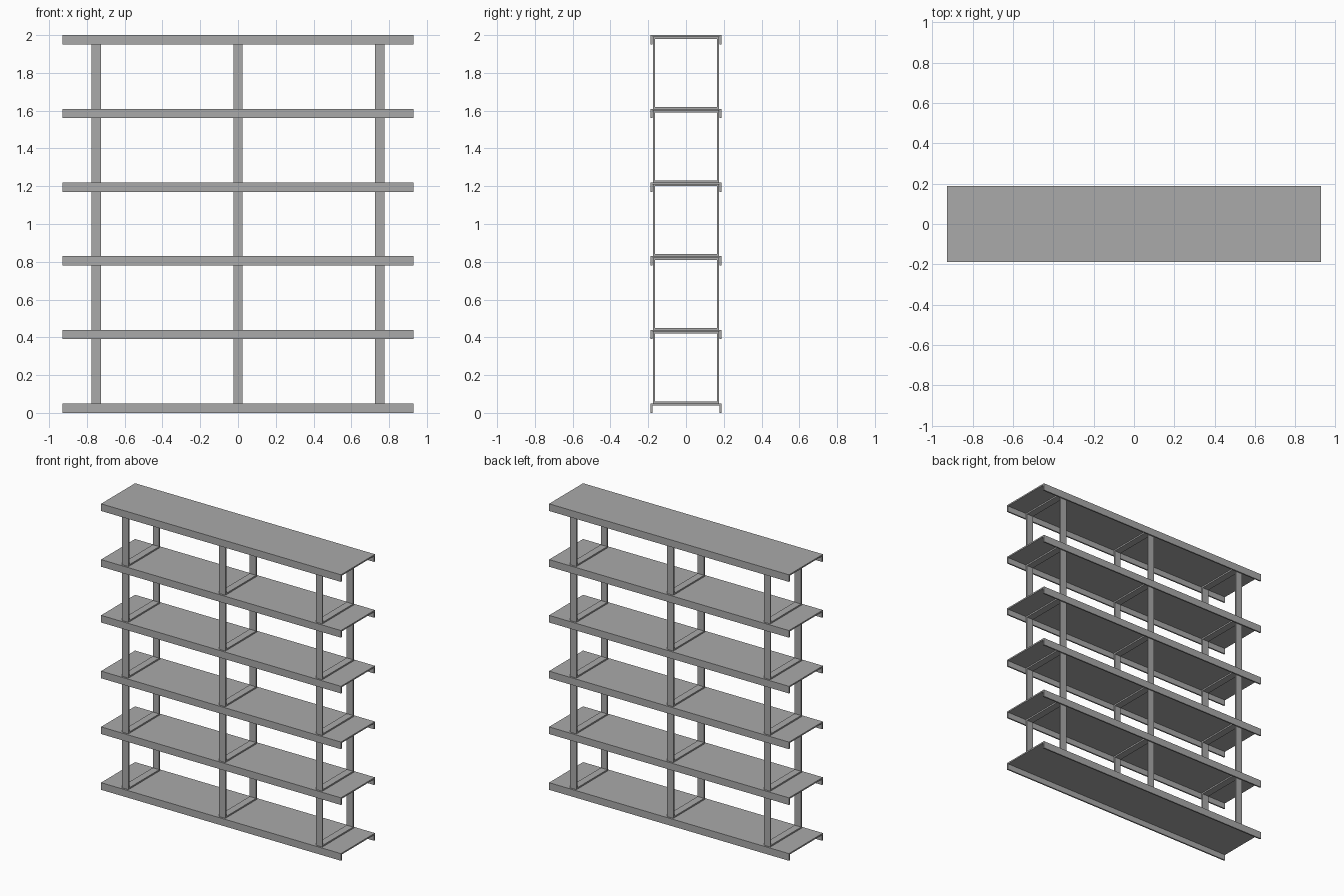
import bpy

if "Cube" in bpy.data.objects:
    bpy.data.objects.remove(bpy.data.objects["Cube"], do_unlink=True)

# Plain grey metal
grey = bpy.data.materials.new("grey metal")
grey.use_nodes = True
color = (0.4, 0.4, 0.4, 1)
grey.diffuse_color = color
grey.node_tree.nodes["Principled BSDF"].inputs["Base Color"].default_value = color

WIDTH, DEPTH, LIP = 1.856, 0.376, 0.05
SHEET = 0.01
STRIP = 0.05
FRAME_DEPTH = 0.35
LEVELS = 6
PITCH = (2 - LIP) / (LEVELS - 1)


def extrude_profile(name, profile, length, x, z):
    """Closed (y, z) outline swept along x, centred on x."""
    n = len(profile)
    verts = [(s * length / 2, y, h) for s in (-1, 1) for y, h in profile]
    faces = [tuple(reversed(range(n))), tuple(range(n, 2 * n))]
    faces += [(i, (i + 1) % n, n + (i + 1) % n, n + i) for i in range(n)]
    return add_mesh(name, verts, faces, x, z)


def extrude_ring(name, outer, inner, length, x, z):
    """Four-cornered ring between two (y, z) outlines, swept along x."""
    loops = [(s, loop) for s in (-1, 1) for loop in (outer, inner)]
    verts = [(s * length / 2, y, h) for s, loop in loops for y, h in loop]
    faces = []
    # Left outer, left inner, right inner, right outer loops joined in a cycle
    order = (0, 1, 3, 2)
    for k in range(4):
        a, b = order[k] * 4, order[(k + 1) % 4] * 4
        for i in range(4):
            j = (i + 1) % 4
            faces.append((a + i, b + i, b + j, a + j))
    return add_mesh(name, verts, faces, x, z)


def add_mesh(name, verts, faces, x, z):
    mesh = bpy.data.meshes.new(name)
    mesh.from_pydata(verts, [], faces)
    mesh.materials.append(grey)
    obj = bpy.data.objects.new(name, mesh)
    obj.location = (x, 0, z)
    bpy.context.collection.objects.link(obj)
    return obj


def rectangle(half_depth, low, high):
    return [(-half_depth, low), (half_depth, low),
            (half_depth, high), (-half_depth, high)]


# Shelf section: flat sheet with front and back edges folded down
d, e = DEPTH / 2, DEPTH / 2 - SHEET
shelf_profile = [(-d, 0), (-e, 0), (-e, LIP - SHEET), (e, LIP - SHEET),
                 (e, 0), (d, 0), (d, LIP), (-d, LIP)]

# Support frame: closed strip from one shelf top to the next shelf underside
frame_height = PITCH - SHEET
frame_outer = rectangle(FRAME_DEPTH / 2, 0, frame_height)
frame_inner = rectangle(FRAME_DEPTH / 2 - SHEET, SHEET, frame_height - SHEET)

for level in range(LEVELS):
    base = level * PITCH
    extrude_profile(f"shelf_{level + 1}", shelf_profile, WIDTH, 0, base)
    if level < LEVELS - 1:
        for side, x in (("right", -0.75), ("middle", 0), ("left", 0.75)):
            extrude_ring(f"support_frame_{side}_{level + 1}", frame_outer,
                         frame_inner, STRIP, x, base + LIP)
